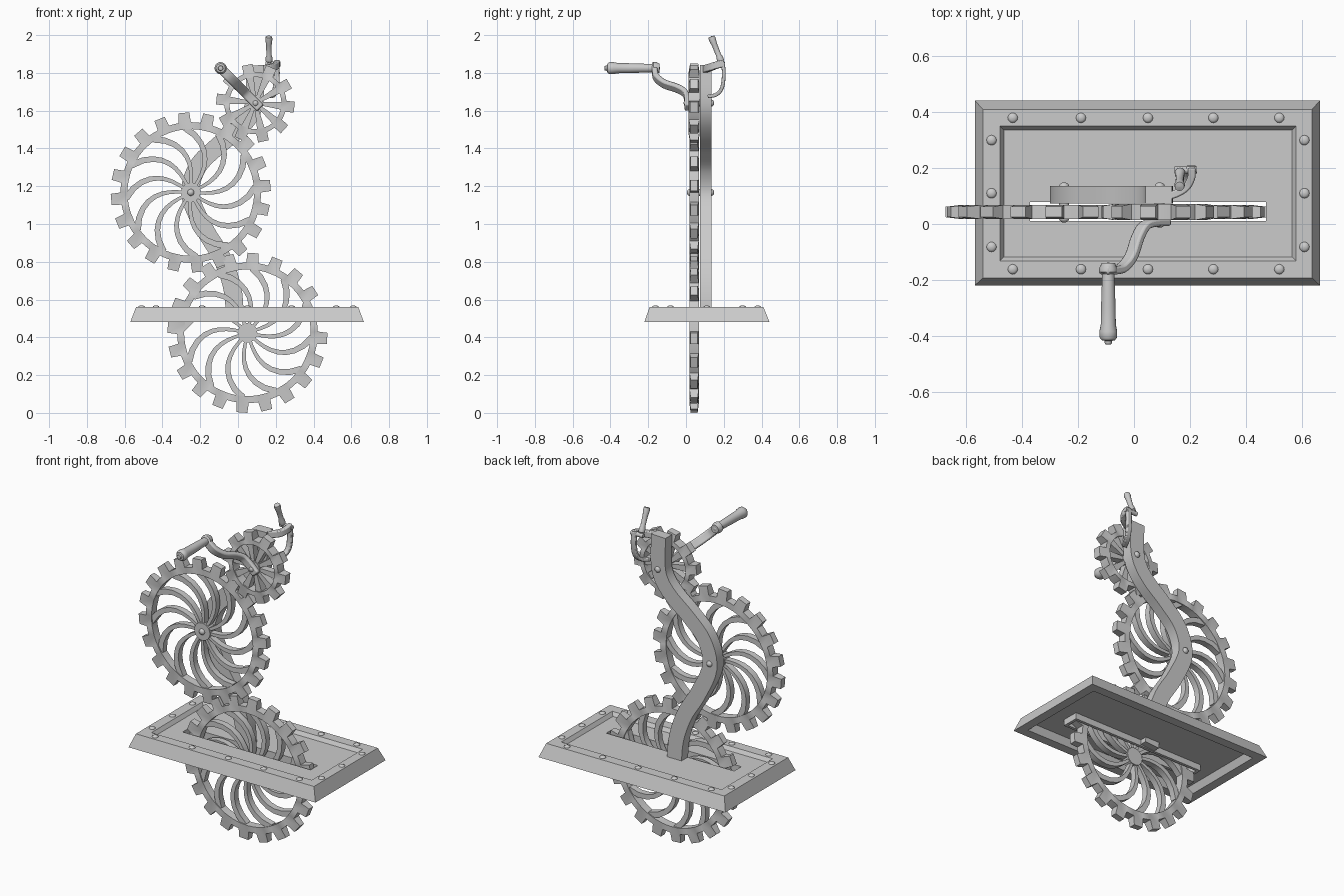
import bpy, bmesh
from math import sin, cos, pi, radians
from mathutils import Vector, Quaternion

if "Cube" in bpy.data.objects:
    bpy.data.objects.remove(bpy.data.objects["Cube"])


def finish(bm, name, smooth=35, bevel=0):
    bmesh.ops.recalc_face_normals(bm, faces=bm.faces[:])
    me = bpy.data.meshes.new(name)
    bm.to_mesh(me)
    bm.free()
    ob = bpy.data.objects.new(name, me)
    bpy.context.collection.objects.link(ob)
    bpy.ops.object.select_all(action='DESELECT')
    ob.select_set(True)
    bpy.context.view_layer.objects.active = ob
    if bevel:
        m = ob.modifiers.new("bevel", 'BEVEL')
        m.width, m.segments = bevel, 2
    bpy.ops.object.shade_smooth_by_angle(angle=radians(smooth))
    return ob


def bridge(bm, loops, closed=False, caps=True):
    """Skin a list of equally long point loops."""
    rings = [[bm.verts.new(p) for p in lp] for lp in loops]
    n = len(rings[0])
    for k in range(len(rings) if closed else len(rings) - 1):
        a, b = rings[k], rings[(k + 1) % len(rings)]
        for i in range(n):
            j = (i + 1) % n
            bm.faces.new((a[i], a[j], b[j], b[i]))
    if caps and not closed:
        bm.faces.new(rings[0])
        bm.faces.new(rings[-1])


def spline(pts, sub=6):
    """Catmull-Rom curve through the points."""
    p = [Vector(q) for q in pts]
    p = [2 * p[0] - p[1]] + p + [2 * p[-1] - p[-2]]
    out = []
    for i in range(1, len(p) - 2):
        a, b, c, d = p[i - 1:i + 3]
        for k in range(sub):
            t = k / sub
            out.append(0.5 * (2 * b + (c - a) * t + (2 * a - 5 * b + 4 * c - d) * t * t
                              + (3 * b - a - 3 * c + d) * t ** 3))
    return out + [p[-2]]


def sweep(bm, path, axis, w, t0, t1=None):
    """Rectangular bar along a path: w along axis, t0..t1 across it."""
    t1 = t0 if t1 is None else t1
    axis = Vector(axis).normalized()
    loops = []
    for i, p in enumerate(path):
        tan = path[min(i + 1, len(path) - 1)] - path[max(i - 1, 0)]
        s = tan.cross(axis).normalized() * (t0 + (t1 - t0) * i / (len(path) - 1)) / 2
        a = axis * w / 2
        loops.append([p + a + s, p - a + s, p - a - s, p + a - s])
    bridge(bm, loops)


def lathe(bm, profile, loc, direction, seg=16):
    """Solid of revolution; profile is (radius, distance along direction)."""
    q = Vector((0, 0, 1)).rotation_difference(Vector(direction).normalized())
    bridge(bm, [[Vector(loc) + q @ Vector((max(r, .0005) * cos(2 * pi * i / seg),
                 max(r, .0005) * sin(2 * pi * i / seg), h)) for i in range(seg)] for r, h in profile])


def dome(r, h):
    return [(r, -.01), (r, 0), (r * .87, h * .5), (r * .5, h * .87), (0, h)]


GY = 0.043  # middle plane of the gear train


def gear(name, cx, cz, teeth, phase, r_in, r_root, r_tip, hub, spokes, bend, sw, half=.025):
    def pt(r, a, y):
        return Vector((cx + r * cos(a), GY + y, cz + r * sin(a)))
    # toothed rim
    out = []
    for k in range(teeth):
        for f, r in ((-.5, r_root), (-.28, r_root), (-.22, r_tip), (.22, r_tip), (.28, r_root)):
            out.append((r, radians(phase) + (k + f) * 2 * pi / teeth))
    n = len(out)
    bm = bmesh.new()
    thick = [half * (.75 if r == r_tip else 1) for r, a in out]
    bridge(bm, [[pt(r, a, -h) for (r, a), h in zip(out, thick)],
                [pt(r, a, h) for (r, a), h in zip(out, thick)],
                [pt(r_in, a, half) for r, a in out],
                [pt(r_in, a, -half) for r, a in out]], closed=True)
    # spokes
    for k in range(spokes):
        a0 = radians(phase) + k * 2 * pi / spokes
        path = []
        for i in range(9):
            t = i / 8
            path.append(pt(hub * .7 + (r_in + .008 - hub * .7) * t, a0 + radians(bend) * (t * t - 1), 0))
        sweep(bm, path, (0, 1, 0), half * 1.5, sw[0], sw[1])
    # hub
    lathe(bm, [(hub, 0), (hub, half * 2)], (cx, GY - half, cz), (0, 1, 0), 20)
    return finish(bm, name, 30)


gear("lower_gear", .05, .424, 20, 86, .335, .372, .424, .052, 12, 38, (.016, .034))
gear("middle_gear", -.25, 1.167, 20, 95, .335, .372, .424, .052, 12, 38, (.016, .034))
gear("top_gear", .092, 1.64, 10, -6, .138, .165, .209, .04, 10, 0, (.018, .042), .029)

# base tray: one skin with raised border, recessed panel, slot and hollow underside
def rect(x0, x1, y0, y1, z):
    return [(x0, y0, z), (x1, y0, z), (x1, y1, z), (x0, y1, z)]


bm = bmesh.new()
bridge(bm, [
    rect(-.373, .473, .01, .078, .485), rect(-.373, .473, .01, .078, .538),
    rect(-.466, .566, -.118, .336, .538), rect(-.48, .58, -.132, .35, .56),
    rect(-.54, .637, -.193, .41, .56), rect(-.57, .666, -.22, .442, .482),
    rect(-.515, .611, -.165, .387, .482), rect(-.495, .591, -.145, .367, .522),
    rect(-.39, .49, -.007, .095, .522), rect(-.39, .49, -.007, .095, .485)], closed=True)
finish(bm, "base_tray", 20)

# rivets around the border
bm = bmesh.new()
spots = [(x, y) for x in (-.434, -.19, .05, .284, .52) for y in (.38, -.162)]
spots += [(x, y) for x in (-.51, .61) for y in (.3, .11, -.082)]
for x, y in spots:
    lathe(bm, dome(.018, .009), (x, y, .56), (0, 0, 1), 12)
finish(bm, "border_rivets", 50)

# curved support arm behind the gears
bm = bmesh.new()
arm = [(-.015, .49), (-.03, .66), (-.085, .82), (-.175, .97), (-.252, 1.15), (-.215, 1.3),
       (-.11, 1.41), (.0, 1.5), (.065, 1.58), (.09, 1.67), (.088, 1.84)]
sweep(bm, spline([(x, .105, z) for x, z in arm], 5), (0, 1, 0), .062, .095)
finish(bm, "support_arm", 30)

# axles with domed ends
bm = bmesh.new()
for x, z, y0 in ((-.25, 1.167, .018), (.092, 1.64, .0)):
    lathe(bm, [(.018, 0), (.018, .136 - y0)], (x, y0, z), (0, 1, 0))
    lathe(bm, dome(.018, .013), (x, y0, z), (0, -1, 0))
    lathe(bm, dome(.018, .013), (x, .136, z), (0, 1, 0))
finish(bm, "axles", 50)

# hand crank
hub, end = Vector((.092, 0, 1.64)), Vector((-.092, 0, 1.825))
steps = [(-.14, .006), (.12, .004), (.3, -.008), (.43, -.05), (.55, -.115), (.72, -.155), (.88, -.165), (1.1, -.165)]
bm = bmesh.new()
sweep(bm, spline([hub.lerp(end, s) + Vector((0, y, 0)) for s, y in steps], 5), (1, 0, 1), .05, .026, .03)
finish(bm, "crank_arm", 40, .008)

grip = [(.024, -.02), (.032, 0), (.032, .012), (.022, .018), (.023, .05), (.026, .14), (.027, .2),
        (.032, .225), (.032, .245), (.024, .256), (.014, .258), (.012, .27), (0, .272)]
bm = bmesh.new()
lathe(bm, grip, (-.092, -.16, 1.825), (0, -1, 0), 20)
lathe(bm, dome(.018, .012), (-.092, -.15, 1.825), (0, 1, 0))
finish(bm, "crank_grip", 40)

# bracket, hooked lever and small handle at the top of the arm
bm = bmesh.new()
sweep(bm, spline([(.09, .1, 1.815), (.14, .105, 1.822), (.185, .13, 1.83), (.205, .165, 1.842), (.207, .2, 1.85)]),
      (0, 0, 1), .04, .028)
finish(bm, "lever_bracket", 40, .006)
bm = bmesh.new()
sweep(bm, spline([(.203, .195, 1.86), (.205, .2, 1.79), (.2, .19, 1.72), (.185, .16, 1.685), (.165, .115, 1.675)]),
      (1, 0, 0), .032, .02)
finish(bm, "hooked_lever", 40, .005)

bm = bmesh.new()
lathe(bm, [(.013, 0), (.013, .08)], (.145, .193, 1.848), (1, 0, 0))
base, tip = Vector((.165, .192, 1.845)), Vector((.163, .133, 1.994))
L = (tip - base).length
lathe(bm, [(.012, 0), (.012, L * .1), (.018, L * .12), (.018, L * .25), (.014, L * .32), (.015, L * .7),
           (.019, L * .9), (.017, L * .98), (0, L)], base, tip - base)
finish(bm, "small_handle", 40)
